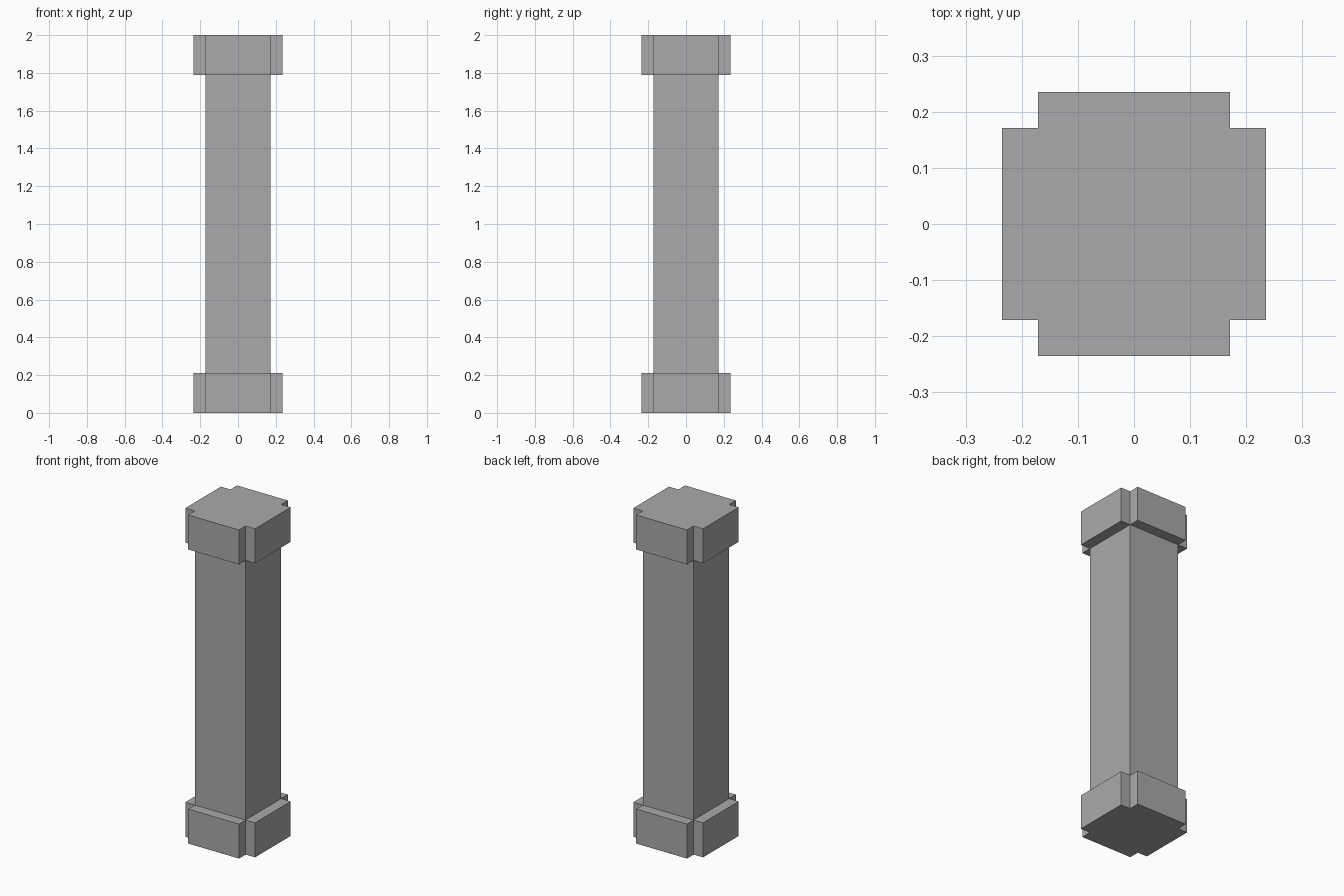
import bpy
import bmesh

HEIGHT = 2.0
BLOCK = 0.21     # height of the base and the capital
CORE = 0.171     # half width of the shaft
OUTER = 0.235    # half width across the raised pads

cube = bpy.data.objects.get("Cube")
if cube:
    bpy.data.objects.remove(cube, do_unlink=True)

stone = bpy.data.materials.new("grey stone")
stone.use_nodes = True
stone.diffuse_color = (0.4, 0.4, 0.4, 1)
stone.node_tree.nodes["Principled BSDF"].inputs["Base Color"].default_value = (0.4, 0.4, 0.4, 1)


def prism(name, outline, bottom, top, capped=True):
    """Extrude a flat outline upward into a flat-shaded solid or open tube."""
    bm = bmesh.new()
    low = [bm.verts.new((x, y, bottom)) for x, y in outline]
    high = [bm.verts.new((x, y, top)) for x, y in outline]
    for i in range(len(low)):
        j = (i + 1) % len(low)
        bm.faces.new((low[i], low[j], high[j], high[i]))
    if capped:
        bm.faces.new(high)
        bm.faces.new(low[::-1])
    mesh = bpy.data.meshes.new(name)
    bm.to_mesh(mesh)
    bm.free()
    mesh.materials.append(stone)
    obj = bpy.data.objects.new(name, mesh)
    bpy.context.collection.objects.link(obj)
    return obj


# Square outline, and a cross outline made by turning one notched corner
square = [(CORE, -CORE), (CORE, CORE), (-CORE, CORE), (-CORE, -CORE)]
cross = []
corner = [(OUTER, CORE), (CORE, CORE), (CORE, OUTER)]
for turn in range(4):
    cross += corner
    corner = [(-y, x) for x, y in corner]

# Notched blocks at both ends, with the plain shaft between them
prism("base", cross, 0, BLOCK)
prism("shaft", square, BLOCK, HEIGHT - BLOCK, capped=False)
prism("capital", cross, HEIGHT - BLOCK, HEIGHT)
